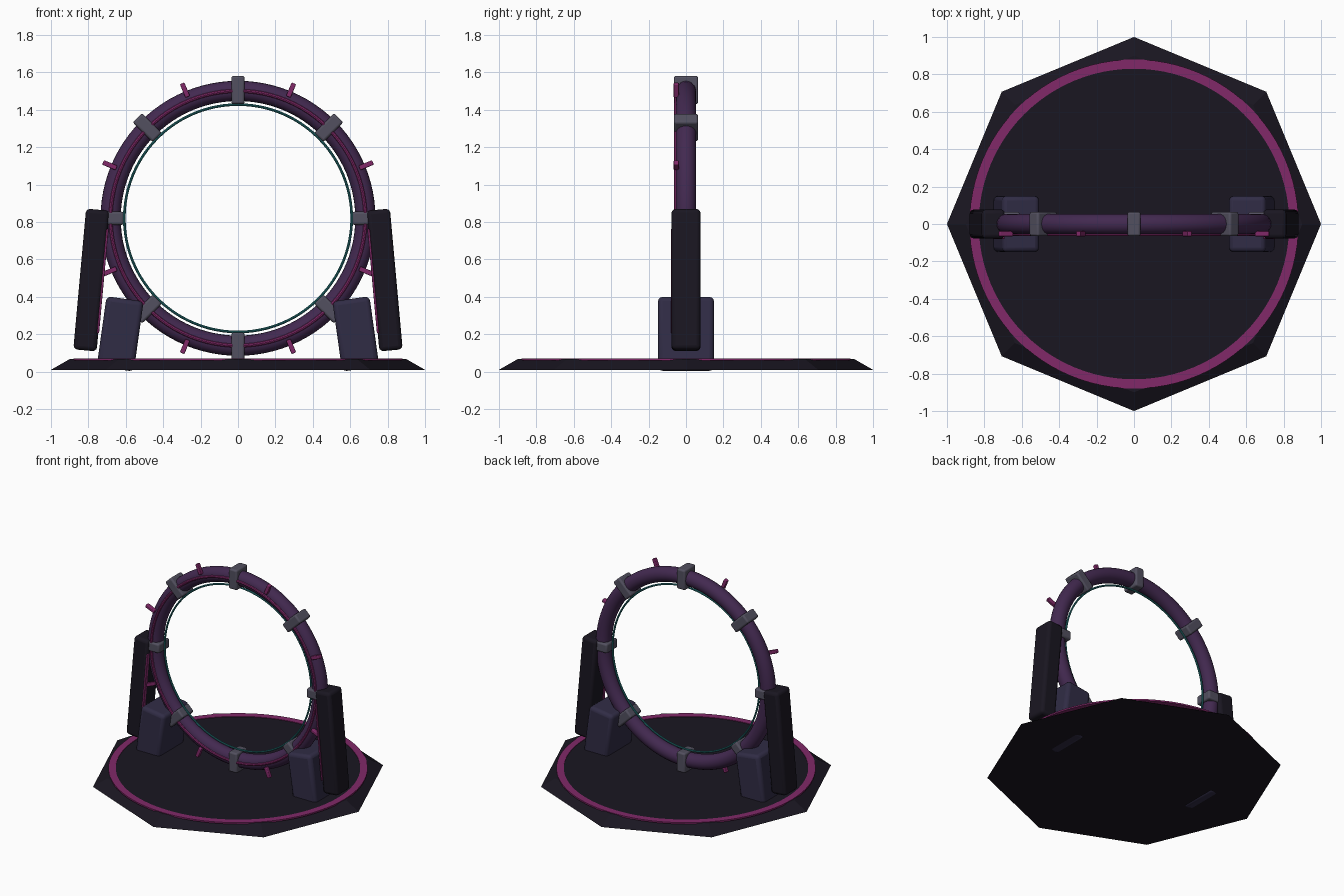
import bpy
import bmesh
from math import radians, sin, cos, pi
from mathutils import Matrix, Vector

if "Cube" in bpy.data.objects:
    bpy.data.objects.remove(bpy.data.objects["Cube"])

CENTRE_Z = 0.82
RING_R = 0.681


def material(name, rgb):
    m = bpy.data.materials.new(name)
    m.diffuse_color = (*rgb, 1)
    m.use_nodes = True
    m.node_tree.nodes["Principled BSDF"].inputs["Base Color"].default_value = m.diffuse_color
    return m


DARK = material("dark_metal", (0.010, 0.008, 0.015))
SLATE = material("slate_metal", (0.030, 0.025, 0.060))
PURPLE = material("purple_shell", (0.055, 0.022, 0.080))
GREY = material("clamp_grey", (0.085, 0.080, 0.115))
MAGENTA = material("magenta_glow", (0.220, 0.022, 0.140))
TEAL = material("teal_glow", (0.020, 0.190, 0.200))


def finish(name, bm, mat, smooth=True, bevel=0.0):
    bmesh.ops.recalc_face_normals(bm, faces=bm.faces)
    mesh = bpy.data.meshes.new(name)
    bm.to_mesh(mesh)
    bm.free()
    ob = bpy.data.objects.new(name, mesh)
    bpy.context.collection.objects.link(ob)
    mesh.materials.append(mat)
    if bevel:
        mod = ob.modifiers.new("bevel", 'BEVEL')
        mod.width, mod.segments = bevel, 3
    if smooth:
        bpy.ops.object.select_all(action='DESELECT')
        bpy.context.view_layer.objects.active = ob
        ob.select_set(True)
        bpy.ops.object.shade_smooth_by_angle(angle=radians(35))
    return ob


def box(name, size, place, mat, bevel):
    bm = bmesh.new()
    bmesh.ops.create_cube(bm, size=1, matrix=place @ Matrix.Diagonal((*size, 1)))
    return finish(name, bm, mat, bevel=bevel)


def swept_ring(name, profile, mat, upright, segs=96, offset=(0, 0, 0)):
    """Sweep a closed (radius, height) profile around z; upright turns it to face -y."""
    bm = bmesh.new()
    loops = []
    for i in range(segs):
        a = 2 * pi * i / segs
        loops.append([bm.verts.new((r * cos(a), r * sin(a), h)) for r, h in profile])
    n = len(profile)
    for i in range(segs):
        p, q = loops[i], loops[(i + 1) % segs]
        for j in range(n):
            bm.faces.new((p[j], q[j], q[(j + 1) % n], p[(j + 1) % n]))
    if upright:
        bm.transform(Matrix.Rotation(pi / 2, 4, 'X'))
    bm.transform(Matrix.Translation(offset))
    return finish(name, bm, mat)


def circle(major, minor, n):
    return [(major + minor * cos(2 * pi * k / n), minor * sin(2 * pi * k / n)) for k in range(n)]


def around(angle, radius, y):
    return (Matrix.Translation((radius * sin(angle), y, CENTRE_Z + radius * cos(angle)))
            @ Matrix.Rotation(angle, 4, 'Y'))


# octagonal platform with sloped rim
bm = bmesh.new()
bmesh.ops.create_cone(bm, cap_ends=True, segments=8, radius1=1.0, radius2=0.9, depth=0.057,
                      matrix=Matrix.Translation((0, 0, 0.0385)))
# put a corner on the x axis
corner = max(bm.verts, key=lambda v: v.co.x).co
turn = 0 if abs(corner.x - 1) < 0.01 else pi / 8
bm.transform(Matrix.Rotation(turn, 4, 'Z'))
finish("platform", bm, DARK, smooth=False)

# glowing floor band
swept_ring("floor_band", [(0.83, 0.06), (0.88, 0.06), (0.88, 0.071), (0.83, 0.071)], MAGENTA, False)

# portal rings
mid = (0, 0, CENTRE_Z)
swept_ring("main_ring", circle(RING_R, 0.054, 20), PURPLE, True, offset=mid)
swept_ring("inner_ring", circle(0.608, 0.007, 8), TEAL, True, offset=mid)
swept_ring("front_trim", circle(RING_R, 0.010, 8), MAGENTA, True, offset=(0, -0.054, CENTRE_Z))

# clamps and small spikes around the ring
for i in range(8):
    a = i * pi / 4
    box(f"clamp_{i}", (0.07, 0.13, 0.15), around(a, 0.686, 0), GREY, 0.012)
    box(f"spike_{i}", (0.026, 0.028, 0.078), around(a + pi / 8, 0.742, -0.052), MAGENTA, 0.005)

# side supports, mirrored left and right
for side, s in (("left", -1), ("right", 1)):
    foot = Matrix.Translation((s * 0.63, 0, 0.202)) @ Matrix.Rotation(-s * radians(8), 4, 'Y')
    box(f"{side}_foot", (0.20, 0.30, 0.378), foot, SLATE, 0.025)
    arm = Matrix.Translation((s * 0.784, 0, 0.49)) @ Matrix.Rotation(-s * radians(5.2), 4, 'Y')
    box(f"{side}_arm", (0.125, 0.155, 0.755), arm, DARK, 0.022)
    strip = arm @ Matrix.Translation((-s * 0.061, -0.068, 0))
    box(f"{side}_arm_strip", (0.012, 0.024, 0.56), strip, MAGENTA, 0.003)
